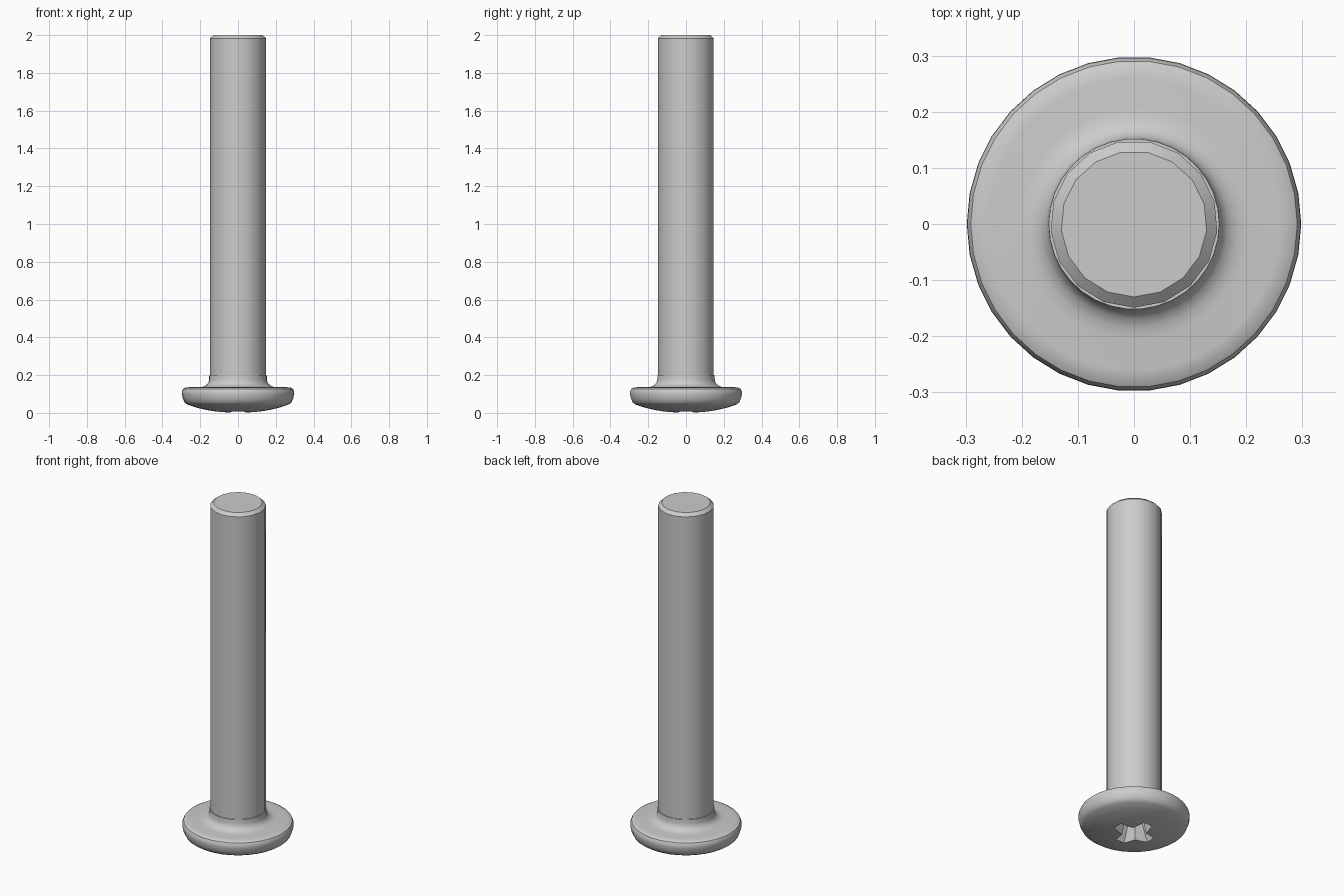
import bpy, bmesh, math

if "Cube" in bpy.data.objects:
    bpy.data.objects.remove(bpy.data.objects["Cube"])

steel = bpy.data.materials.new("steel grey")
steel.diffuse_color = (0.6, 0.6, 0.6, 1)
steel.use_nodes = True
steel.node_tree.nodes["Principled BSDF"].inputs["Base Color"].default_value = steel.diffuse_color


def finish(name, bm):
    bmesh.ops.recalc_face_normals(bm, faces=bm.faces[:])
    mesh = bpy.data.meshes.new(name)
    bm.to_mesh(mesh)
    bm.free()
    mesh.materials.append(steel)
    obj = bpy.data.objects.new(name, mesh)
    bpy.context.collection.objects.link(obj)
    return obj


def loft(name, rings):
    """Skin a stack of equal-length point rings and cap both ends."""
    bm = bmesh.new()
    rows = [[bm.verts.new(p) for p in ring] for ring in rings]
    n = len(rows[0])
    for a, b in zip(rows, rows[1:]):
        for i in range(n):
            j = (i + 1) % n
            bm.faces.new((a[i], a[j], b[j], b[i]))
    bm.faces.new(rows[0][::-1])
    bm.faces.new(rows[-1])
    return finish(name, bm)


def lathe(name, profile, sides, start):
    turn = [start + 2 * math.pi * i / sides for i in range(sides)]
    return loft(name, [[(r * math.cos(t), r * math.sin(t), z) for t in turn]
                       for r, z in profile])


def cross(z, reach, half, corner):
    """Four-armed outline with arms along x and y."""
    arm = [(corner, -corner), (reach, -half), (reach, half)]
    points = []
    for k in range(4):
        c, s = round(math.cos(k * math.pi / 2)), round(math.sin(k * math.pi / 2))
        points += [(x * c - y * s, x * s + y * c, z) for x, y in arm]
    return points


def activate(obj):
    bpy.ops.object.select_all(action='DESELECT')
    obj.select_set(True)
    bpy.context.view_layer.objects.active = obj


# Domed head, rounded rim, fillet and collar
head = lathe("head", [
    (0.04, 0.0), (0.10, 0.005), (0.16, 0.014), (0.22, 0.028), (0.268, 0.044),
    (0.283, 0.055), (0.292, 0.075), (0.298, 0.10), (0.297, 0.115),
    (0.291, 0.127), (0.278, 0.134), (0.26, 0.136), (0.205, 0.136),
    (0.185, 0.139), (0.168, 0.147), (0.157, 0.16), (0.153, 0.175),
    (0.152, 0.20)], 34, 0)

# Tapered cross recess in the underside
cutter = loft("recess_cutter", [cross(-0.02, 0.13, 0.031, 0.048),
                                cross(0.11, 0.07, 0.02, 0.032)])
cutter.hide_render = True
cut = head.modifiers.new("recess", 'BOOLEAN')
cut.operation = 'DIFFERENCE'
cut.solver = 'EXACT'
cut.object = cutter
activate(head)
bpy.ops.object.modifier_apply(modifier=cut.name)
bpy.data.objects.remove(cutter, do_unlink=True)

# Shank with chamfered tip
shank = lathe("shank", [(0.149, 0.195), (0.149, 1.983), (0.13, 2.0)],
              17, -math.pi / 2)

for part in (head, shank):
    activate(part)
    bpy.ops.object.shade_smooth_by_angle(angle=math.radians(30))
